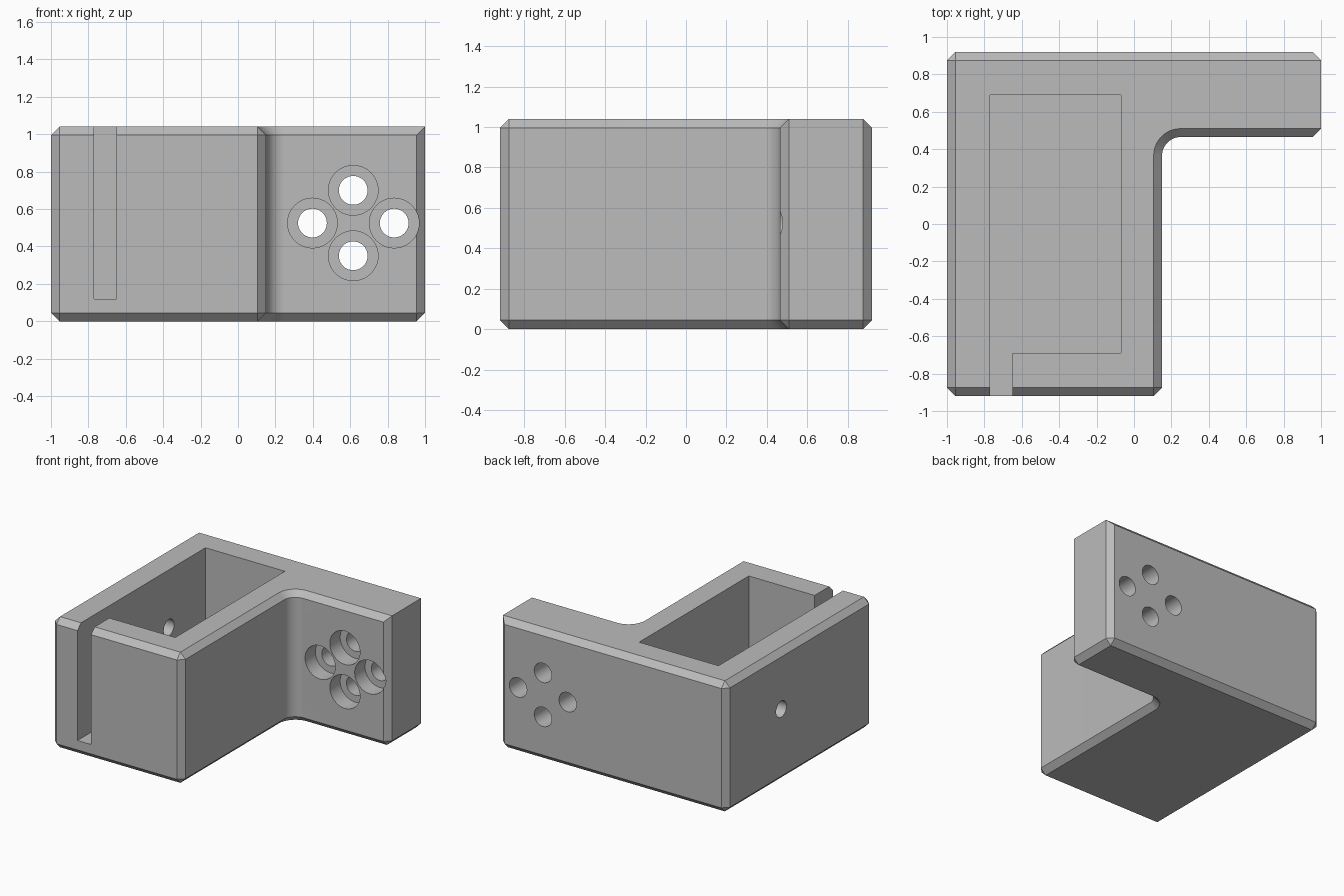
import bpy, bmesh, math
from mathutils import Matrix, Vector

if "Cube" in bpy.data.objects:
    bpy.data.objects.remove(bpy.data.objects["Cube"], do_unlink=True)

H, C = 1.04, 0.045            # height, chamfer width
BACK, INNER, SIDE = 0.92, 0.465, 0.15
FILLET = 0.1

grey = bpy.data.materials.new("plain grey")
grey.use_nodes = True
colour = (0.5, 0.5, 0.5, 1)
grey.diffuse_color = colour
grey.node_tree.nodes["Principled BSDF"].inputs["Base Color"].default_value = colour


def new_object(name, bm):
    mesh = bpy.data.meshes.new(name)
    bmesh.ops.recalc_face_normals(bm, faces=bm.faces)
    bm.to_mesh(mesh)
    bm.free()
    mesh.materials.append(grey)
    obj = bpy.data.objects.new(name, mesh)
    bpy.context.collection.objects.link(obj)
    return obj


def corner(x, y, sx, sy, inset, x_first, end_inset):
    """Two outline points of a chamfered corner; they merge when inset."""
    if inset:
        dx = C if x < 1 or end_inset else 0
        return [(x - sx * dx, y - sy * C)] * 2
    pair = [(x - sx * C, y), (x, y - sy * C)]
    return pair if x_first else pair[::-1]


def outline(inset, end_inset):
    """L-shaped footprint, counter-clockwise, with a filleted inside corner."""
    pts = corner(-1, -BACK, -1, -1, inset, False, end_inset)
    pts += corner(SIDE, -BACK, 1, -1, inset, True, end_inset)
    radius = FILLET + (C if inset else 0)
    for i in range(13):
        a = math.pi - i * math.pi / 24
        pts.append((SIDE + FILLET + radius * math.cos(a),
                    INNER - FILLET + radius * math.sin(a)))
    pts += corner(1, INNER, 1, -1, inset, True, end_inset)
    pts += corner(1, BACK, 1, 1, inset, False, end_inset)
    pts += corner(-1, BACK, -1, 1, inset, True, end_inset)
    return pts


# Chamfered L-shaped block, lofted from four rings
bm = bmesh.new()
rings = []
for z, inset, end_inset in ((0, True, True), (C, False, True),
                            (H - C, False, True), (H, True, False)):
    rings.append([bm.verts.new((x, y, z)) for x, y in outline(inset, end_inset)])
for low, high in zip(rings, rings[1:]):
    for i in range(len(low)):
        j = (i + 1) % len(low)
        bm.faces.new((low[i], low[j], high[j], high[i]))
bm.faces.new(rings[0][::-1])
bm.faces.new(rings[-1])
bmesh.ops.remove_doubles(bm, verts=bm.verts, dist=0.0005)
bmesh.ops.dissolve_degenerate(bm, edges=bm.edges, dist=0.0005)
block = new_object("bracket_block", bm)


def cut(bm):
    cutter = new_object("cutter", bm)
    cutter.hide_render = True
    mod = block.modifiers.new("cut", "BOOLEAN")
    mod.operation, mod.solver, mod.object = "DIFFERENCE", "EXACT", cutter
    bpy.context.view_layer.objects.active = block
    bpy.ops.object.modifier_apply(modifier=mod.name)
    bpy.data.objects.remove(cutter, do_unlink=True)


def cut_box(low, high):
    low, high = Vector(low), Vector(high)
    bm = bmesh.new()
    bmesh.ops.create_cube(bm, size=1, matrix=Matrix.Translation((low + high) / 2)
                          @ Matrix.Diagonal((high - low).to_4d()))
    cut(bm)


def cut_hole(centre, radius, depth, axis):
    bm = bmesh.new()
    turn = Matrix.Rotation(math.pi / 2, 4, "X" if axis == "Y" else "Y")
    bmesh.ops.create_cone(bm, cap_ends=True, segments=40, radius1=radius,
                          radius2=radius, depth=depth,
                          matrix=Matrix.Translation(centre) @ turn)
    cut(bm)


# Pocket open at the top, with a slot through the front wall
cut_box((-0.77, -0.69, 0.12), (-0.07, 0.69, 1.5))
cut_box((-0.77, -1.2, 0.12), (-0.65, -0.6, 1.5))

# Small hole in the side wall
cut_hole((-0.9, 0.23, 0.58), 0.065, 0.5, "X")

# Four counterbored screw holes in the arm
for x, z in ((0.398, 0.525), (0.835, 0.525), (0.616, 0.7), (0.616, 0.35)):
    cut_hole((x, 0.7, z), 0.077, 1, "Y")
    cut_hole((x, INNER, z), 0.133, 0.26, "Y")

# Smooth the round surfaces, keep the hard edges
bpy.ops.object.select_all(action="DESELECT")
block.select_set(True)
bpy.context.view_layer.objects.active = block
bpy.ops.object.shade_smooth_by_angle(angle=math.radians(30))
